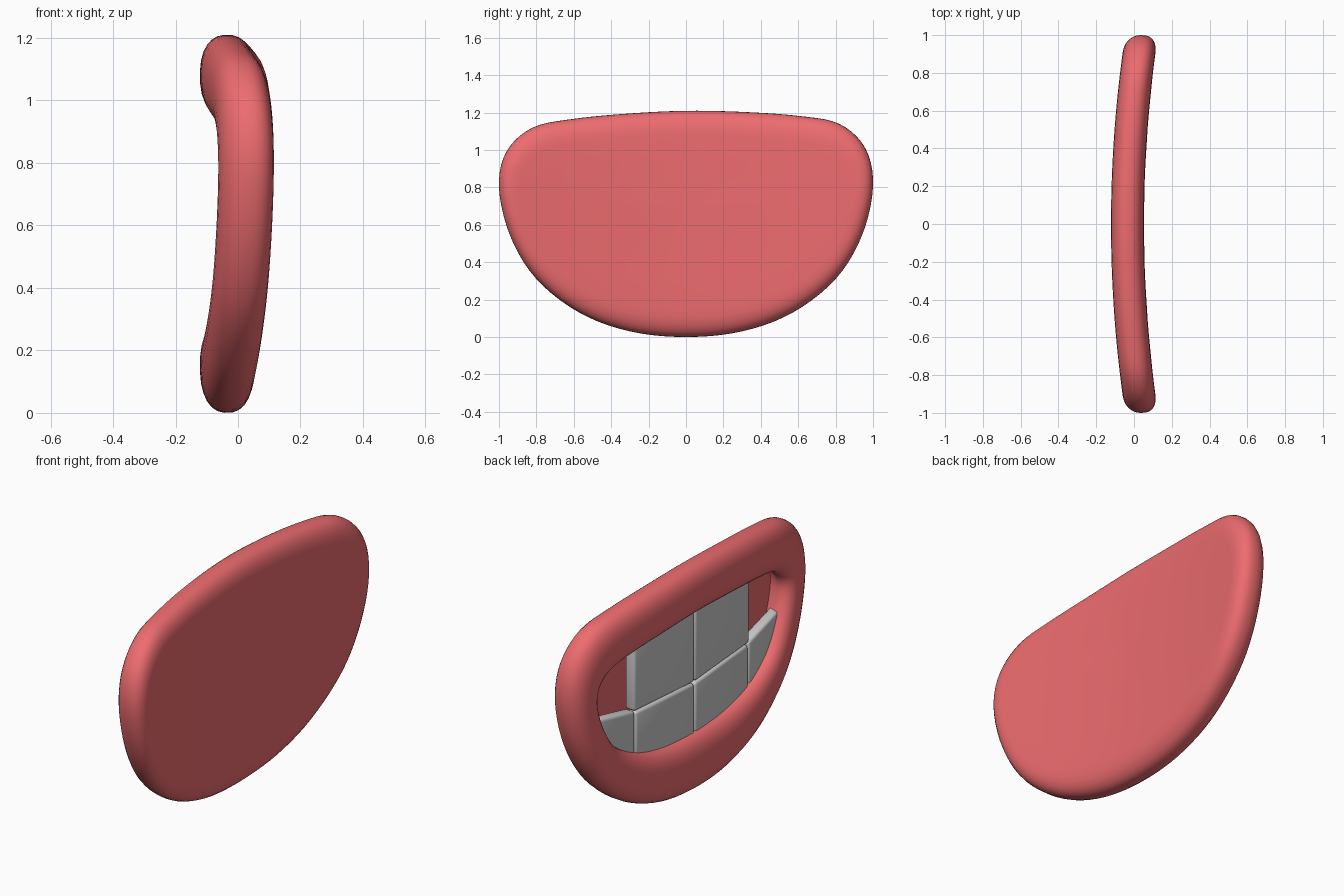
import bpy, bmesh, math
from mathutils import Vector

if "Cube" in bpy.data.objects:
    bpy.data.objects.remove(bpy.data.objects["Cube"])

# half outlines (y, z), bottom centre to top centre, point for point
OUTER = [(0, 0), (.3, .03), (.57, .13), (.8, .31), (.94, .54), (1, .8), (.96, 1.0),
         (.82, 1.13), (.6, 1.175), (.3, 1.2), (0, 1.21)]
HOLE = [(0, .30), (.25, .31), (.47, .36), (.65, .46), (.75, .6), (.8, .75), (.77, .84),
        (.68, .89), (.5, .92), (.25, .94), (0, .95)]
STEPS = 5


def bend(y):
    """Sideways curve of the whole mouth."""
    return -.035 + .075 * y * y


def closed_curve(half):
    """Mirror a half outline and smooth it with a Catmull-Rom spline."""
    pts = [Vector(p) for p in half] + [Vector((-y, z)) for y, z in half[-2:0:-1]]
    n, out = len(pts), []
    for i in range(n):
        a, b, c, d = (pts[(i + k) % n] for k in (-1, 0, 1, 2))
        for s in range(STEPS):
            t = s / STEPS
            out.append(.5 * (2 * b + (c - a) * t + (2 * a - 5 * b + 4 * c - d) * t * t
                             + (3 * b - a - 3 * c + d) * t ** 3))
    return out


def material(name, color):
    m = bpy.data.materials.new(name)
    m.diffuse_color = color
    m.use_nodes = True
    m.node_tree.nodes["Principled BSDF"].inputs["Base Color"].default_value = m.diffuse_color
    return m


def finish(bm, name, angle):
    bmesh.ops.recalc_face_normals(bm, faces=bm.faces)
    me = bpy.data.meshes.new(name)
    bm.to_mesh(me)
    bm.free()
    ob = bpy.data.objects.new(name, me)
    bpy.context.collection.objects.link(ob)
    bpy.ops.object.select_all(action='DESELECT')
    ob.select_set(True)
    bpy.context.view_layer.objects.active = ob
    bpy.ops.object.shade_smooth_by_angle(angle=math.radians(angle))
    return ob


# lips: rounded rim section swept between hole and outer outline, closed by a back wall
outer, hole = closed_curve(OUTER), closed_curve(HOLE)
centre = Vector((0, .68))
section = []                                   # (0 = hole .. 1 = outer edge, x offset)
for i in range(21):
    a = math.pi - math.pi * 1.5 * i / 20       # hole edge, over the front, round to the back
    c, s = math.cos(a), math.sin(a)
    fc = math.copysign(abs(c) ** .85, c)
    fs = math.copysign(abs(s) ** .85, s)
    section.append((.5 + .5 * fc, -.087 * fs))
bm = bmesh.new()


def ring(f, dx, shrink=1):
    verts = []
    for o, h in zip(outer, hole):
        p = centre + (h.lerp(o, f) - centre) * shrink
        z = p.y + .014 * p.x * max(0, (p.y - .7) / .5)
        verts.append(bm.verts.new((bend(p.x) + dx, p.x, z)))
    return verts


rings = [ring(0, .055, s) for s in (.02, .35, .7)]        # cavity floor
rings += [ring(.1, .055), ring(.06, .03)]                 # cavity wall
rings += [ring(f, dx) for f, dx in section]               # rounded rim
rings += [ring(0, .087, s) for s in (1, .7, .35, .02)]    # back wall
for a, b in zip(rings, rings[1:]):
    for i in range(len(a)):
        j = (i + 1) % len(a)
        bm.faces.new((a[i], a[j], b[j], b[i]))
bm.faces.new(rings[0])
bm.faces.new(rings[-1])
lips = finish(bm, "lips", 50)
lips.data.materials.append(material("lip_red", (.85, .15, .16, 1)))


# teeth: bevelled slabs following the bend
def tooth(name, corners, side, front=-.02, thick=.06):
    bm = bmesh.new()
    layers = [[bm.verts.new((bend(y) + front + dx, side * y, z)) for y, z in corners]
              for dx in (0, thick)]
    f, b = layers
    bm.faces.new(f)
    bm.faces.new(b)
    for i in range(4):
        j = (i + 1) % 4
        bm.faces.new((f[i], f[j], b[j], b[i]))
    bmesh.ops.bevel(bm, geom=bm.edges[:], offset=.016, segments=3, profile=.5,
                    affect='EDGES')
    finish(bm, name, 40)


for side, label in ((1, "left"), (-1, "right")):
    tooth("upper_tooth_" + label, [(.003, .565), (.49, .585), (.49, 1.02), (.003, 1.04)], side)
    tooth("lower_tooth_" + label, [(.003, .2), (.48, .26), (.48, .58), (.003, .56)], side)
    tooth("lower_side_tooth_" + label, [(.485, .3), (.76, .42), (.83, .65), (.485, .59)], side)
